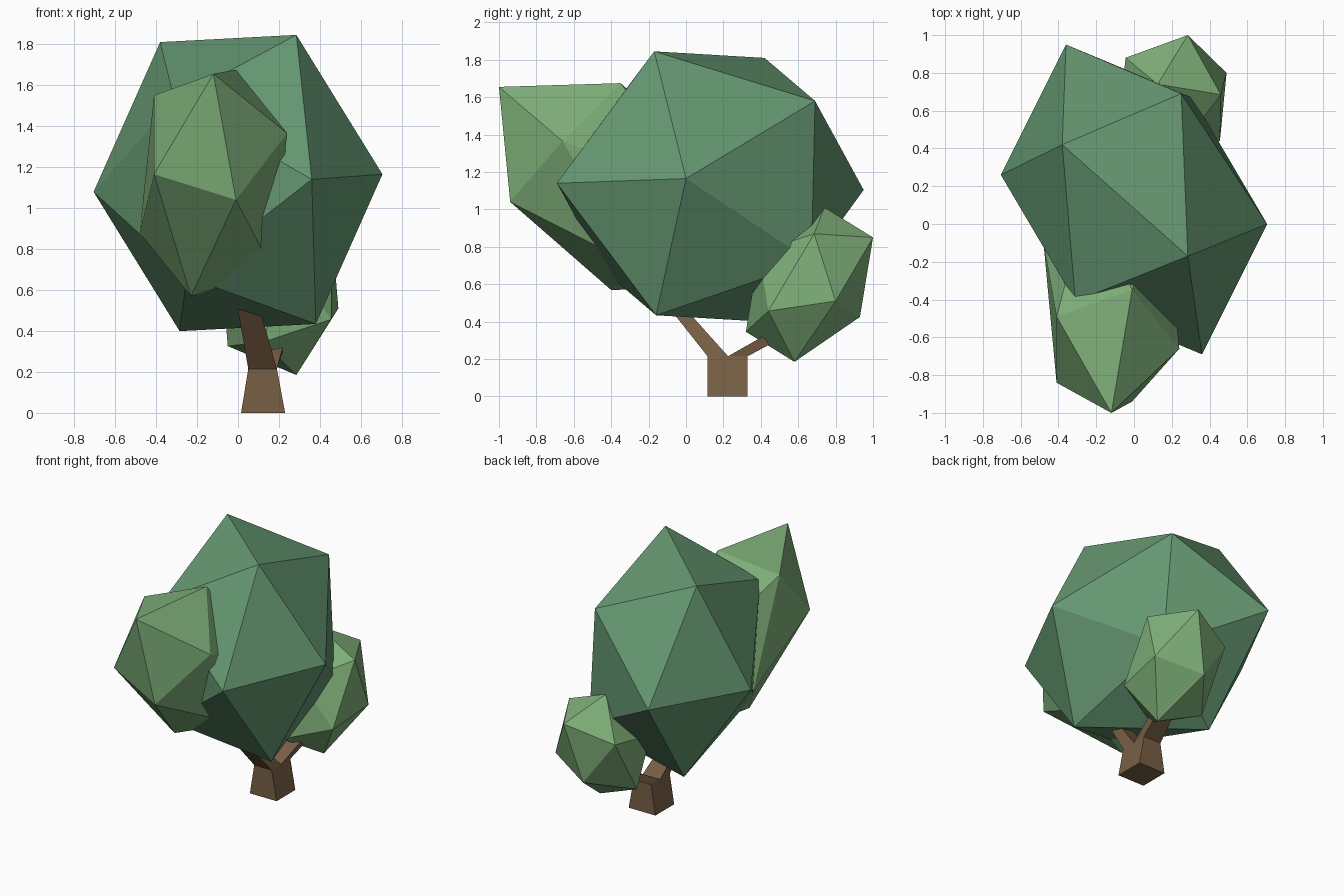
import bpy, bmesh
from mathutils import Vector

if "Cube" in bpy.data.objects:
    bpy.data.objects.remove(bpy.data.objects["Cube"])


def material(name, rgb):
    m = bpy.data.materials.new(name)
    m.diffuse_color = (*rgb, 1)
    m.use_nodes = True
    m.node_tree.nodes["Principled BSDF"].inputs["Base Color"].default_value = m.diffuse_color
    return m


def add_object(name, bm, mat):
    bmesh.ops.recalc_face_normals(bm, faces=bm.faces[:])
    me = bpy.data.meshes.new(name)
    bm.to_mesh(me)
    bm.free()
    me.materials.append(mat)
    ob = bpy.data.objects.new(name, me)
    bpy.context.collection.objects.link(ob)
    return ob


def foliage(name, centre, half, mat):
    """Stretched icosahedron: six corners plus their opposites through the centre."""
    bm = bmesh.new()
    c = Vector(centre)
    for p in half:
        p = Vector(p)
        bm.verts.new(p)
        bm.verts.new(2 * c - p)
    bmesh.ops.convex_hull(bm, input=bm.verts[:])
    return add_object(name, bm, mat)


dark_green = material("dark_leaves", (0.13, 0.31, 0.165))
light_green = material("light_leaves", (0.21, 0.43, 0.19))
brown = material("bark", (0.19, 0.115, 0.06))

# main crown
foliage("main_foliage", (0, 0.13, 1.122), [
    (0.285, -0.17, 1.845), (-0.38, 0.42, 1.81), (0.705, 0.0, 1.165),
    (0.36, -0.69, 1.14), (0.25, 0.69, 1.58), (-0.31, -0.41, 1.525)], dark_green)

# front upper clump
foliage("front_foliage", (-0.12, -0.375, 1.122), [
    (-0.12, -1.0, 1.655), (-0.01, -0.94, 1.04), (-0.41, -0.84, 1.165),
    (-0.41, -0.49, 1.55), (0.24, -0.66, 1.365), (-0.01, -0.35, 1.675)], light_green)

# back lower clump
foliage("back_foliage", (0.205, 0.66, 0.598), [
    (0.49, 0.80, 0.51), (0.46, 0.685, 0.87), (0.285, 1.0, 0.85),
    (0.177, 0.93, 0.425), (0.285, 0.58, 0.185), (0.455, 0.44, 0.457)], light_green)

# forked trunk: a Y-shaped side profile (y, z) with its own x range at each point
profile = [
    (0.115, 0.0, 0.015, 0.23), (0.33, 0.0, 0.015, 0.23),
    (0.33, 0.215, 0.05, 0.19),
    (0.60, 0.36, 0.12, 0.24), (0.55, 0.40, 0.12, 0.24),
    (0.225, 0.215, 0.05, 0.19),
    (-0.12, 0.60, -0.017, 0.08), (-0.19, 0.60, -0.017, 0.08),
    (0.115, 0.215, 0.05, 0.19)]
bm = bmesh.new()
left = [bm.verts.new((x0, y, z)) for y, z, x0, x1 in profile]
right = [bm.verts.new((x1, y, z)) for y, z, x0, x1 in profile]
for side in (left, right):
    for loop in ((0, 1, 2, 5, 8), (5, 2, 3, 4), (8, 5, 6, 7)):
        bm.faces.new([side[i] for i in loop])
for i in range(len(profile)):
    j = (i + 1) % len(profile)
    bm.faces.new((left[i], left[j], right[j], right[i]))
add_object("trunk", bm, brown)
